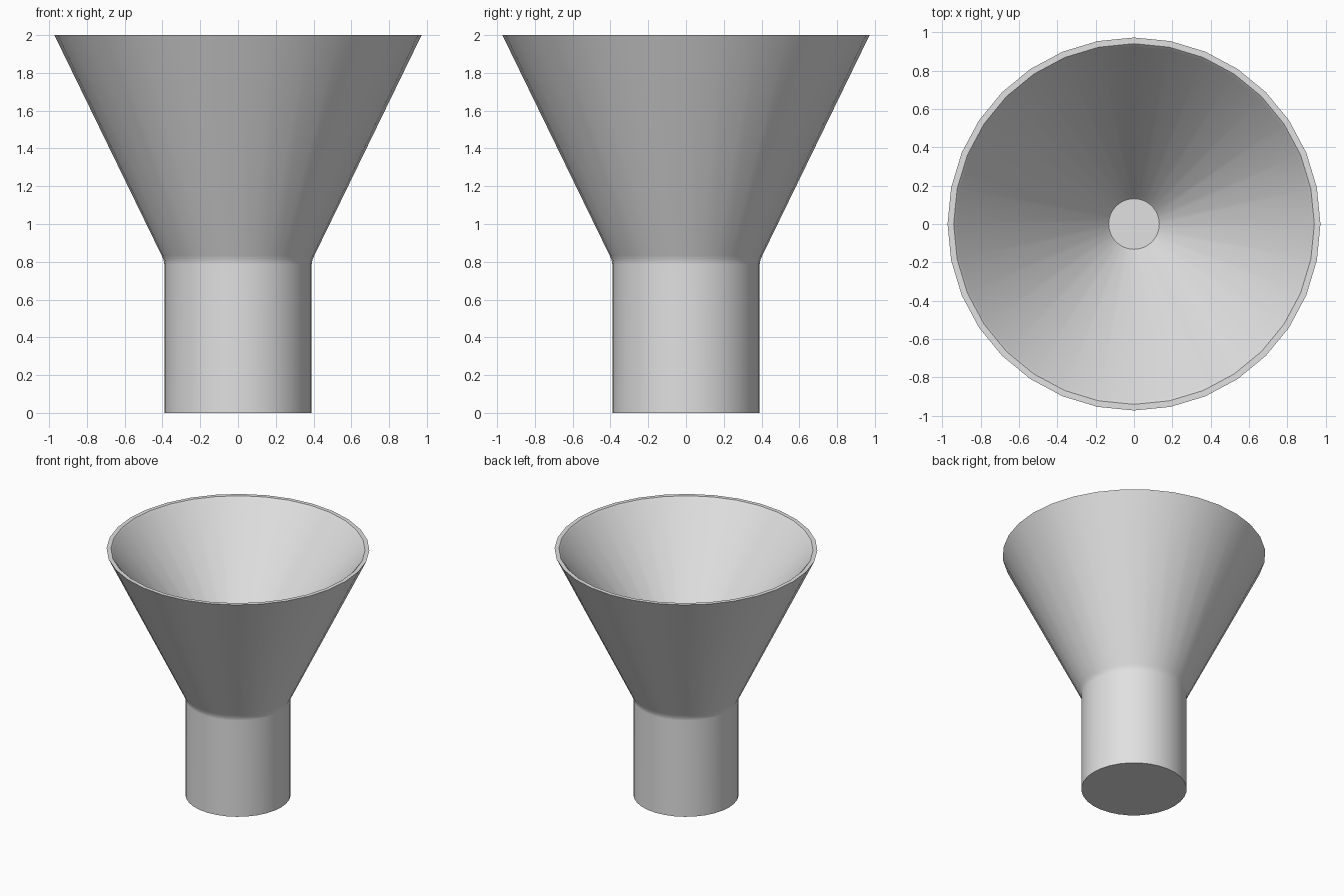
import bpy, bmesh, math

cube = bpy.data.objects.get("Cube")
if cube:
    bpy.data.objects.remove(cube, do_unlink=True)

# Plain grey material
grey = bpy.data.materials.new("light_grey")
grey.use_nodes = True
colour = (0.75, 0.75, 0.75, 1)
grey.diffuse_color = colour
grey.node_tree.nodes["Principled BSDF"].inputs["Base Color"].default_value = colour

SIDES = 32
# Radius and height: base, stem, softened neck, rim, inner cone, inner floor
PROFILE = [(0.39, 0), (0.39, 0.785), (0.394, 0.81), (0.405, 0.835),
           (0.972, 2), (0.94, 2), (0.925, 1.985),
           (0.142, 1.01), (0.132, 1.0)]


def lathe(name, profile, sides, material):
    """Spin a profile around z and close both ends with flat caps."""
    bm = bmesh.new()
    rings = []
    for r, z in profile:
        angles = [2 * math.pi * i / sides for i in range(sides)]
        rings.append([bm.verts.new((r * math.sin(a), r * math.cos(a), z)) for a in angles])
    for low, high in zip(rings, rings[1:]):
        for i in range(sides):
            j = (i + 1) % sides
            bm.faces.new((low[i], low[j], high[j], high[i]))
    bm.faces.new(rings[0])
    bm.faces.new(rings[-1])
    bmesh.ops.recalc_face_normals(bm, faces=bm.faces)
    mesh = bpy.data.meshes.new(name)
    bm.to_mesh(mesh)
    bm.free()
    mesh.materials.append(material)
    obj = bpy.data.objects.new(name, mesh)
    bpy.context.collection.objects.link(obj)
    return obj


# Funnel body with stem, flared cone and hollow bowl
funnel = lathe("funnel", PROFILE, SIDES, grey)
bpy.ops.object.select_all(action="DESELECT")
funnel.select_set(True)
bpy.context.view_layer.objects.active = funnel
bpy.ops.object.shade_smooth_by_angle(angle=math.radians(40))

# Large faces keep even shading beside the softened edges
weighted = funnel.modifiers.new("even_shading", "WEIGHTED_NORMAL")
weighted.keep_sharp = True
